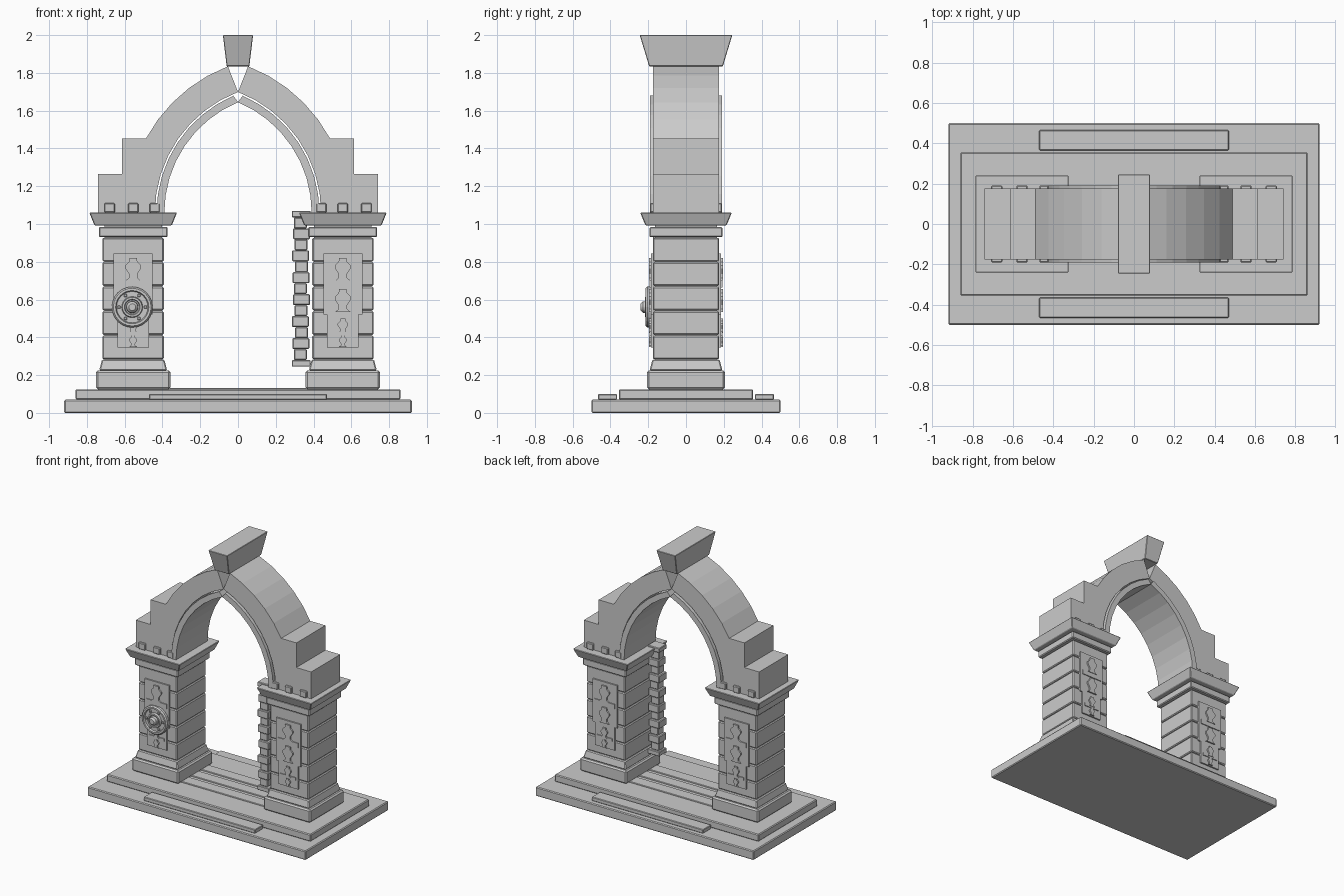
import bpy, bmesh, math
from mathutils import Vector

if "Cube" in bpy.data.objects:
    bpy.data.objects.remove(bpy.data.objects["Cube"])

stone = bpy.data.materials.new("grey_stone")
stone.diffuse_color = (0.6, 0.6, 0.6, 1)
stone.use_nodes = True
stone.node_tree.nodes["Principled BSDF"].inputs["Base Color"].default_value = stone.diffuse_color


def finish(name, bm, bevel=0):
    bmesh.ops.recalc_face_normals(bm, faces=bm.faces)
    me = bpy.data.meshes.new(name)
    bm.to_mesh(me)
    bm.free()
    me.materials.append(stone)
    ob = bpy.data.objects.new(name, me)
    bpy.context.collection.objects.link(ob)
    if bevel:
        m = ob.modifiers.new("edge_bevel", 'BEVEL')
        m.width, m.segments = bevel, 1
    return ob


def frustum(name, x, y, z0, z1, b, t, bevel=0.006):
    """Box from z0 to z1, half sizes b at the bottom and t at the top."""
    bm = bmesh.new()
    rings = [[bm.verts.new((x + sx * h[0], y + sy * h[1], z))
              for sx, sy in ((-1, -1), (1, -1), (1, 1), (-1, 1))]
             for h, z in ((b, z0), (t, z1))]
    bm.faces.new(rings[0])
    bm.faces.new(rings[1])
    for i in range(4):
        j = (i + 1) % 4
        bm.faces.new((rings[0][i], rings[0][j], rings[1][j], rings[1][i]))
    return finish(name, bm, bevel)


def box(name, x, y, z0, z1, hx, hy, bevel=0.006):
    return frustum(name, x, y, z0, z1, (hx, hy), (hx, hy), bevel)


def prism(name, pts, y0, y1, bevel=0):
    """Extrude an xz outline along y."""
    bm = bmesh.new()
    f = bm.faces.new([bm.verts.new((x, y0, z)) for x, z in pts])
    r = bmesh.ops.extrude_face_region(bm, geom=[f])
    vs = [v for v in r["geom"] if isinstance(v, bmesh.types.BMVert)]
    bmesh.ops.translate(bm, verts=vs, vec=Vector((0, y1 - y0, 0)))
    return finish(name, bm, bevel)


def arc(r, a0, a1, n):
    """Left arch curve around a centre right of the axis."""
    return [(0.244 + r * math.cos(math.radians(a0 + (a1 - a0) * i / n)),
             1.06 + r * math.sin(math.radians(a0 + (a1 - a0) * i / n))) for i in range(n + 1)]


# Stepped base
box("base_slab", 0, 0, 0, 0.07, 0.92, 0.5)
box("upper_slab", 0, 0, 0.07, 0.125, 0.86, 0.355)
for s in (-1, 1):
    box("step", 0, s * 0.415, 0.07, 0.10, 0.47, 0.05, 0.004)
for y in (-0.12, 0, 0.12):
    box("threshold_strip", 0, y, 0.12, 0.132, 0.37, 0.045, 0.003)

# Half outline of the carved motif: (half width, height)
MOTIF = [(0.02, 0.82), (0.022, 0.80), (0.042, 0.78), (0.042, 0.765), (0.022, 0.735),
         (0.022, 0.715), (0.04, 0.70)]


def motif(cx, ztop, k, y0, y1):
    half = [(w * k, ztop + (z - 0.82) * k) for w, z in MOTIF]
    pts = [(cx + w, z) for w, z in half] + [(cx - w, z) for w, z in reversed(half)]
    prism("carved_motif", pts, y0, y1)


for s in (-1, 1):
    cx = s * 0.555
    # Pillar
    box("pillar_plinth", cx, 0, 0.125, 0.225, 0.197, 0.207, 0.01)
    frustum("pillar_foot", cx, 0, 0.225, 0.282, (0.18, 0.193), (0.165, 0.178))
    box("pillar_core", cx, 0, 0.27, 1.0, 0.152, 0.165, 0)
    for i in range(5):
        box("pillar_block", cx, 0, 0.284 + i * 0.1295, 0.409 + i * 0.1295, 0.162, 0.175)
    box("pillar_neck", cx, 0, 0.93, 0.985, 0.182, 0.193)
    frustum("capital", cx, 0, 0.993, 1.06, (0.205, 0.215), (0.232, 0.242), 0.004)
    # Carved panels, dentils
    for d in (-1, 1):
        box("upper_panel", cx, d * 0.178, 0.52, 0.845, 0.103, 0.008, 0)
        box("lower_panel", cx, d * 0.178, 0.345, 0.52, 0.083, 0.008, 0)
        y0, y1 = d * 0.18, d * 0.197
        motif(cx, 0.82, 1, y0, y1)
        motif(cx, 0.655, 1, y0, y1)
        motif(cx, 0.50, 0.65, y0, y1)
        motif(cx, 0.41, 0.5, y0, y1)
        box("carved_bar", cx, d * 0.186, 0.665, 0.70, 0.085, 0.007, 0)
        box("carved_bar", cx, d * 0.186, 0.41, 0.432, 0.065, 0.007, 0)
        for x in (0.44, 0.555, 0.68):
            box("dentil", s * x, d * 0.175, 1.06, 1.11, 0.028, 0.016, 0.005)
    # Arch half with stepped shoulder
    body = ([(-0.44, 1.06), (-0.74, 1.06), (-0.74, 1.265), (-0.615, 1.265), (-0.615, 1.453)]
            + arc(0.83, 151.7, 111, 5) + arc(0.684, 110.9, 180, 8)[:-1])
    prism("arch_half", [(-s * x, z) for x, z in body], -0.175, 0.175)
    # Inner arch trim
    trim = arc(0.634, 180, 112.6, 8) + arc(0.675, 113.5, 180, 8)
    prism("arch_trim", [(-s * x, z) for x, z in trim], -0.19, 0.19)

# Keystone
frustum("keystone", 0, 0, 1.835, 2.0, (0.06, 0.195), (0.08, 0.245), 0.003)

# Stacked block chain beside the right pillar
box("chain_foot", 0.335, -0.13, 0.245, 0.28, 0.05, 0.045, 0.004)
n = 13
h = (1.035 - 0.28) / n
for i in range(n):
    wide = i % 2
    box("chain_block", 0.333 + 0.003 * (i % 3 - 1), -0.13, 0.28 + i * h, 0.28 + (i + 1) * h,
        0.045 if wide else 0.034, 0.045 if wide else 0.034, 0.005)
box("chain_top", 0.335, -0.13, 1.035, 1.07, 0.05, 0.045, 0.004)

# Round medallion on the left pillar: lathed (radius, y) profile
prof = [(0.108, -0.18), (0.108, -0.205), (0.10, -0.214), (0.088, -0.214), (0.083, -0.202),
        (0.056, -0.202), (0.052, -0.218), (0.042, -0.218), (0.038, -0.208), (0.032, -0.208),
        (0.03, -0.228), (0.018, -0.24)]
bm = bmesh.new()
N = 24
rings = [[bm.verts.new((-0.56 + r * math.cos(2 * math.pi * i / N), y,
                        0.56 + r * math.sin(2 * math.pi * i / N))) for i in range(N)]
         for r, y in prof]
for a, b in zip(rings, rings[1:]):
    for i in range(N):
        bm.faces.new((a[i], a[(i + 1) % N], b[(i + 1) % N], b[i]))
bm.faces.new(rings[0])
bm.faces.new(rings[-1])
finish("medallion", bm)
for i in range(6):
    a = math.pi / 3 * i
    box("medallion_stud", -0.56 + 0.07 * math.cos(a), -0.205, 0.56 + 0.07 * math.sin(a) - 0.008,
        0.56 + 0.07 * math.sin(a) + 0.008, 0.008, 0.008, 0.003)
